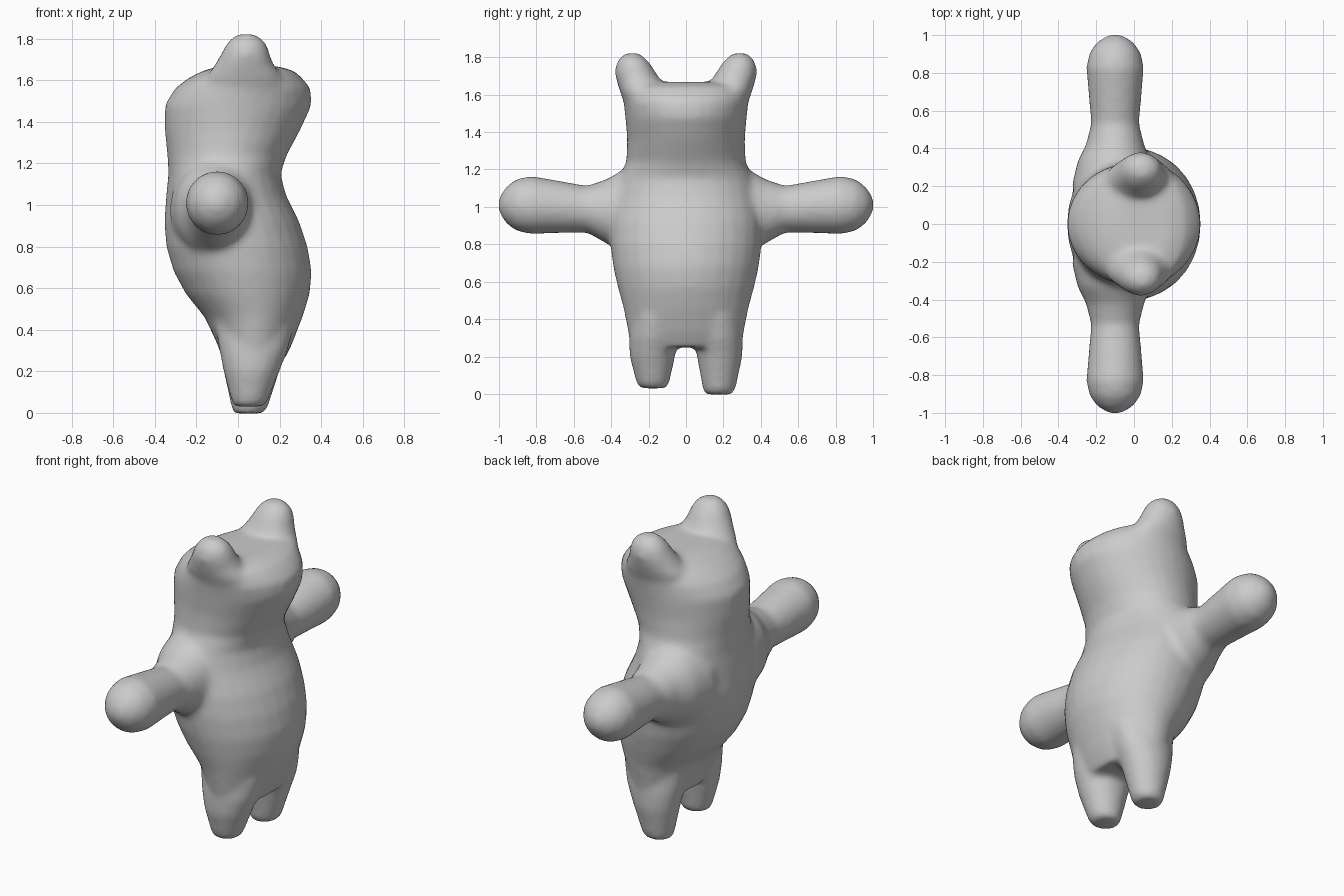
import bpy, bmesh
from math import cos, sin, pi

bm = bmesh.new()


def loft(rings, to_xyz, n=28):
    """Closed skin over elliptical rings (t, u, v, ru, rv); to_xyz places a point (t, u, v)."""
    loops = []
    for t, u, v, ru, rv in rings:
        loops.append([bm.verts.new(to_xyz(t, u + ru * cos(2 * pi * i / n), v + rv * sin(2 * pi * i / n)))
                      for i in range(n)])
    for a, b in zip(loops, loops[1:]):
        for i in range(n):
            j = (i + 1) % n
            bm.faces.new((a[i], a[j], b[j], b[i]))
    bm.faces.new(loops[0][::-1])
    bm.faces.new(loops[-1])


# torso and head: z, back x, front x, half width in y
profile = [(.25, -.07, .22, .29), (.33, -.10, .26, .31), (.46, -.16, .31, .335),
           (.57, -.25, .345, .365), (.68, -.31, .355, .39), (.80, -.345, .335, .405),
           (.92, -.355, .295, .405), (1.05, -.345, .23, .385), (1.15, -.335, .205, .36),
           (1.24, -.34, .235, .32), (1.36, -.353, .30, .315), (1.48, -.353, .355, .325),
           (1.56, -.305, .35, .335), (1.61, -.24, .31, .335), (1.645, -.17, .27, .32),
           (1.668, -.09, .19, .22)]
loft([(z, (a + b) / 2, 0, (b - a) / 2, w) for z, a, b, w in profile],
     lambda t, u, v: (u, v, t))

for s in (-1, 1):
    up = lambda t, u, v: (u, s * v, t)
    out = lambda t, u, v: (u, s * t, v)
    foot = 0.03 if s < 0 else -0.003
    # leg
    loft([(foot, .05, .175, .07, .07), (foot + .02, .055, .177, .085, .086),
          (.2, .065, .18, .135, .122), (.3, .075, .175, .165, .13),
          (.42, .08, .16, .19, .13)], up)
    # arm
    loft([(.2, -.11, .98, .22, .26), (.33, -.11, .98, .19, .225), (.42, -.10, .975, .155, .175),
          (.53, -.10, .988, .127, .125), (.68, -.10, 1.0, .14, .14), (.83, -.10, 1.01, .153, .156),
          (.91, -.10, 1.01, .135, .138), (.965, -.10, 1.01, .095, .095),
          (1.004, -.10, 1.01, .03, .03)], out)
    # ear
    loft([(1.5, .03, .2, .2, .11), (1.62, .03, .235, .18, .12), (1.67, .03, .25, .145, .12),
          (1.72, .035, .272, .12, .11), (1.77, .04, .283, .10, .09),
          (1.80, .04, .287, .075, .065), (1.822, .04, .287, .04, .035)], up)

bmesh.ops.recalc_face_normals(bm, faces=bm.faces)
mesh = bpy.data.meshes.new("bear_body")
bm.to_mesh(mesh)
bm.free()
bear = bpy.data.objects.new("bear_body", mesh)
bpy.context.collection.objects.link(bear)

# fuse the parts into one soft skin
fuse = bear.modifiers.new("fuse", 'REMESH')
fuse.mode = 'VOXEL'
fuse.voxel_size = 0.018
fuse.use_smooth_shade = True
soft = bear.modifiers.new("soften", 'SMOOTH')
soft.factor = 0.5
soft.iterations = 10
